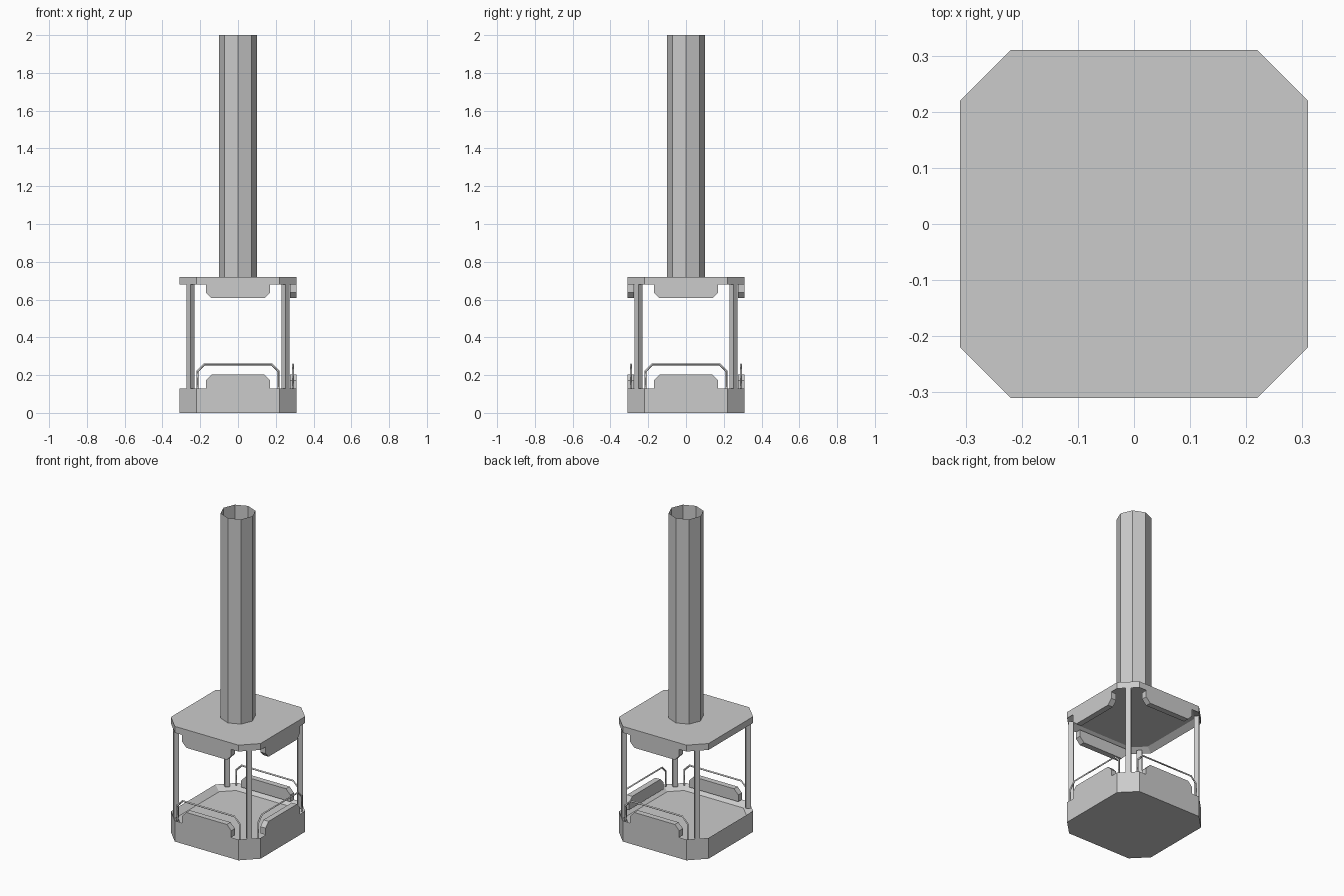
import bpy, bmesh
from math import pi, cos, sin
from mathutils import Matrix, Vector

if "Cube" in bpy.data.objects:
    bpy.data.objects.remove(bpy.data.objects["Cube"])

RIM = 0.036
OCT = [(0.31, -0.22), (0.31, 0.22), (0.22, 0.31), (-0.22, 0.31),
       (-0.31, 0.22), (-0.31, -0.22), (-0.22, -0.31), (0.22, -0.31)]


def finish(name, bm):
    bmesh.ops.recalc_face_normals(bm, faces=bm.faces[:])
    me = bpy.data.meshes.new(name)
    bm.to_mesh(me)
    bm.free()
    ob = bpy.data.objects.new(name, me)
    bpy.context.collection.objects.link(ob)
    return ob


def extrude(name, points, vec):
    """Close a flat outline into a prism along vec."""
    bm = bmesh.new()
    f = bm.faces.new([bm.verts.new(p) for p in points])
    r = bmesh.ops.extrude_face_region(bm, geom=[f], use_keep_orig=True)
    vs = [g for g in r["geom"] if isinstance(g, bmesh.types.BMVert)]
    bmesh.ops.translate(bm, verts=vs, vec=vec)
    return finish(name, bm)


def tray(name, z_closed, z_rim, depth):
    """Chamfered square slab with a rimmed recess on the z_rim side."""
    ob = extrude(name, [(x, y, z_closed) for x, y in OCT], (0, 0, z_rim - z_closed))
    bm = bmesh.new()
    bm.from_mesh(ob.data)
    bm.faces.ensure_lookup_table()
    face = next(f for f in bm.faces
                if abs(f.normal.z) > 0.9 and abs(f.calc_center_median().z - z_rim) < 1e-4)
    bmesh.ops.inset_region(bm, faces=[face], thickness=RIM, use_even_offset=True)
    step = depth if z_closed > z_rim else -depth
    bmesh.ops.translate(bm, verts=face.verts[:], vec=(0, 0, step))
    bm.to_mesh(ob.data)
    bm.free()


# Base and roof trays
tray("base", 0, 0.13, 0.03)
tray("roof", 0.72, 0.68, 0.025)

# Panels and guard rails on front, right and back; the left side stays open
for side, angle in (("front", 0), ("right", pi / 2), ("back", pi)):
    rot = Matrix.Rotation(angle, 4, 'Z')
    for part, z0, d in (("lower_panel", 0.13, 1), ("upper_panel", 0.68, -1)):
        prof = [(-0.17, 0), (0.17, 0), (0.17, 0.042), (0.14, 0.073),
                (-0.14, 0.073), (-0.17, 0.042)]
        pts = [(x, -0.31, z0 + d * h) for x, h in prof]
        extrude(f"{side}_{part}", pts, (0, RIM, 0)).matrix_world = rot

    cu = bpy.data.curves.new(f"{side}_rail", 'CURVE')
    cu.dimensions = '3D'
    cu.bevel_depth = 0.006
    cu.bevel_resolution = 0
    cu.use_fill_caps = True
    path = [(-0.215, 0.125), (-0.215, 0.22), (-0.178, 0.257),
            (0.178, 0.257), (0.215, 0.22), (0.215, 0.125)]
    sp = cu.splines.new('POLY')
    sp.points.add(len(path) - 1)
    for p, (x, z) in zip(sp.points, path):
        p.co = (x, -0.291, z, 1)
    rail = bpy.data.objects.new(f"{side}_rail", cu)
    bpy.context.collection.objects.link(rail)
    rail.matrix_world = rot

# Corner posts, square and turned to the diagonal
R = 0.021
for sx in (-1, 1):
    for sy in (-1, 1):
        c = Vector((0.252 * sx, 0.252 * sy, 0.125))
        pts = [c + Vector((R * cos(i * pi / 2), R * sin(i * pi / 2), 0)) for i in range(4)]
        name = f"{'front' if sy < 0 else 'back'}_{'left' if sx < 0 else 'right'}_post"
        extrude(name, pts, (0, 0, 0.56))

# Open eight-sided mast
bm = bmesh.new()
bmesh.ops.create_cone(bm, cap_ends=False, segments=8, radius1=0.1, radius2=0.1, depth=1.28,
                      matrix=Matrix.Translation((0, 0, 1.36)))
finish("mast", bm)
